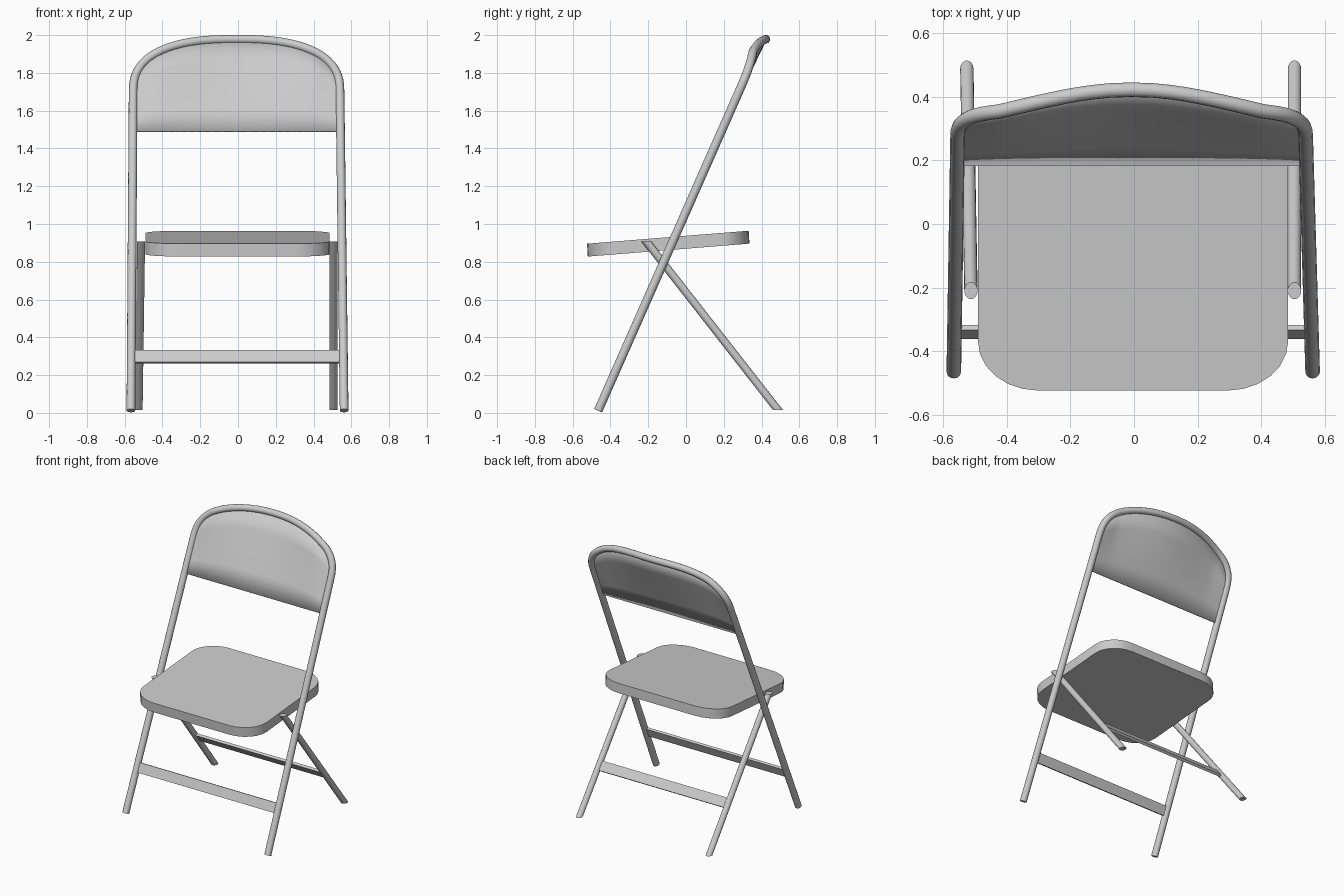
import bpy, bmesh, math
from mathutils import Matrix, Vector

if "Cube" in bpy.data.objects:
    bpy.data.objects.remove(bpy.data.objects["Cube"])


def add_mesh(name, bm, smooth=True):
    bmesh.ops.recalc_face_normals(bm, faces=bm.faces)
    me = bpy.data.meshes.new(name)
    bm.to_mesh(me)
    bm.free()
    ob = bpy.data.objects.new(name, me)
    bpy.context.collection.objects.link(ob)
    if smooth:
        finish(ob)
    return ob


def finish(ob):
    bpy.ops.object.select_all(action='DESELECT')
    bpy.context.view_layer.objects.active = ob
    ob.select_set(True)
    if ob.type == 'CURVE':
        bpy.ops.object.convert(target='MESH')
    bpy.ops.object.shade_smooth_by_angle(angle=math.radians(40))


def tube(name, points, radius):
    cu = bpy.data.curves.new(name, 'CURVE')
    cu.dimensions = '3D'
    cu.bevel_depth = radius
    cu.bevel_resolution = 4
    cu.use_fill_caps = True
    sp = cu.splines.new('POLY')
    sp.points.add(len(points) - 1)
    for p, co in zip(sp.points, points):
        p.co = (*co, 1)
    ob = bpy.data.objects.new(name, cu)
    bpy.context.collection.objects.link(ob)
    finish(ob)


def crossbar(name, x0, x1, y, z, direction):
    # flat bar whose height runs along the legs it joins
    up = Vector(direction).normalized()
    side = Vector((1, 0, 0))
    rot = Matrix((side, up.cross(side), up)).transposed().to_4x4()
    bm = bmesh.new()
    bmesh.ops.create_cube(bm, size=1)
    bm.transform(Matrix.Translation(((x0 + x1) / 2, y, z)) @ rot
                 @ Matrix.Diagonal((x1 - x0, 0.018, 0.068, 1)))
    add_mesh(name, bm, False)


SLOPE = 0.4413          # backward lean of the frame


def lean(z):
    return -0.465 + (z - 0.012) * SLOPE


# Frame: front legs and back arch in one bent tube
Z0, HALF, RISE, SHIFT = 1.70, 0.5475, 0.278, -0.0075
arch = []
N = 40
for i in range(N + 1):
    a = math.pi * (1 - i / N)
    c, s = math.cos(a), max(math.sin(a), 0)
    x = math.copysign(abs(c) ** 0.8, c)
    z = Z0 + RISE * s ** 0.8
    t = abs(x)
    bow = 0.02 * math.cos(1.2 * math.pi * t) * min(1, 4 * (1 - t))
    arch.append((HALF * x + SHIFT, lean(z) + bow, z))
tube("front_leg_and_back_frame",
     [(-0.567, lean(0.012), 0.012)] + arch + [(0.562, lean(0.012), 0.012)], 0.023)

# Back panel: sheet between the arch and a straight lower edge
bm = bmesh.new()
rows = []
for x, y, z in arch:
    rows.append([bm.verts.new((x, lean(1.49) * (1 - k) + y * k, 1.49 * (1 - k) + z * k))
                 for k in (0, 0.25, 0.5, 0.75, 1)])
for a, b in zip(rows, rows[1:]):
    for k in range(4):
        bm.faces.new((a[k], b[k], b[k + 1], a[k + 1]))
panel = add_mesh("back_panel", bm)
mod = panel.modifiers.new("thickness", 'SOLIDIFY')
mod.thickness = 0.01
mod.offset = 0

# Seat: rounded slab, tilted up towards the back
bm = bmesh.new()
outline = []
for sx, sy, start in ((1, 1, 0), (-1, 1, 90), (-1, -1, 180), (1, -1, 270)):
    for i in range(7):
        a = math.radians(start + 15 * i)
        x = sx * (0.488 - 0.19) + 0.19 * math.cos(a) - 0.003
        y = sy * (0.428 - 0.155) + 0.155 * math.sin(a) - 0.092
        outline.append(bm.verts.new((x, y, 0.862 + (y + 0.092) * 0.08)))
base = bm.faces.new(outline)
top = bmesh.ops.extrude_face_region(bm, geom=[base])
bmesh.ops.translate(bm, vec=(0, -0.004, 0.068),
                    verts=[v for v in top["geom"] if isinstance(v, bmesh.types.BMVert)])
add_mesh("seat", bm)

# Rear legs: slanted tubes cut level at both ends
YT, ZT, YB, ZB = -0.21, 0.907, 0.488, 0.014
length = math.hypot(YT - YB, ZT - ZB)
for side, xt, xb in (("left", -0.513, -0.526), ("right", 0.505, 0.505)):
    bm = bmesh.new()
    bmesh.ops.create_cone(bm, cap_ends=True, segments=16, radius1=0.021,
                          radius2=0.021, depth=1)
    for v in bm.verts:
        k = v.co.z + 0.5
        v.co = (v.co.x + xb + (xt - xb) * k,
                v.co.y * length / (ZT - ZB) + YB + (YT - YB) * k,
                ZB + (ZT - ZB) * k)
    add_mesh("rear_leg_" + side, bm)

# Crossbars between each pair of legs
crossbar("front_crossbar", -0.55, 0.545, lean(0.297), 0.297, (0, SLOPE, 1))
crossbar("rear_crossbar", -0.515, 0.5, YB + (YT - YB) * 0.317, 0.297,
         (0, YT - YB, ZT - ZB))
